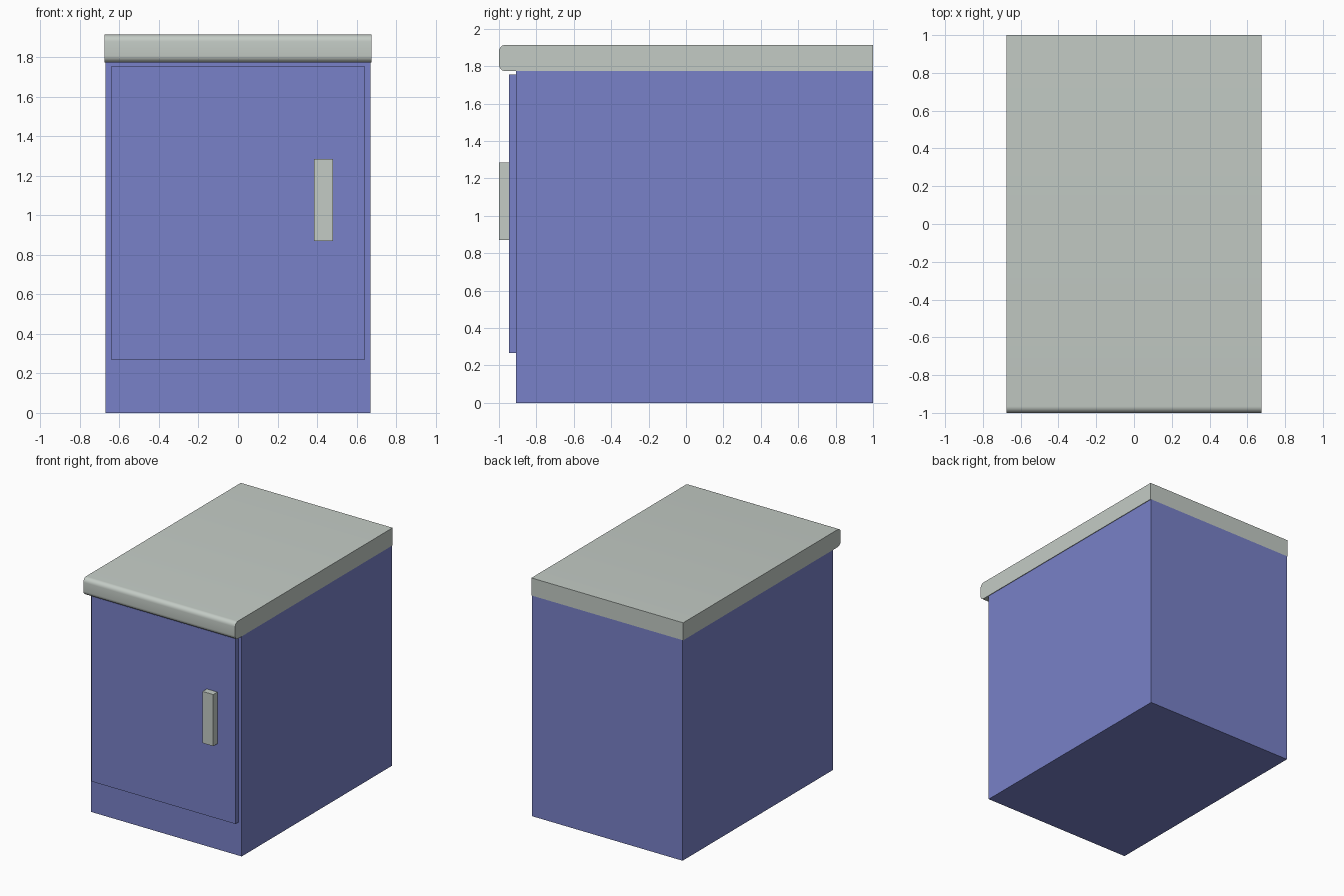
import bpy, bmesh, math

if "Cube" in bpy.data.objects:
    bpy.data.objects.remove(bpy.data.objects["Cube"])


def material(name, rgb):
    m = bpy.data.materials.new(name)
    m.diffuse_color = (*rgb, 1)
    m.use_nodes = True
    m.node_tree.nodes["Principled BSDF"].inputs["Base Color"].default_value = m.diffuse_color
    return m


BLUE = material("blue_paint", (0.19, 0.22, 0.58))
GREY = material("pale_grey", (0.55, 0.60, 0.56))


def box(name, lo, hi, mat, front_radius=0):
    """Box between two corners; optionally rounds its two long front edges."""
    bm = bmesh.new()
    bmesh.ops.create_cube(bm, size=1)
    for v in bm.verts:
        v.co = [(lo[i] + hi[i]) / 2 + v.co[i] * (hi[i] - lo[i]) for i in range(3)]
    if front_radius:
        edges = [e for e in bm.edges if all(abs(v.co.y - lo[1]) < 1e-5 for v in e.verts)
                 and abs(e.verts[0].co.x - e.verts[1].co.x) > 1e-5]
        bmesh.ops.bevel(bm, geom=edges, offset=front_radius, segments=6,
                        profile=0.5, affect='EDGES')
    me = bpy.data.meshes.new(name)
    bm.to_mesh(me)
    bm.free()
    me.materials.append(mat)
    ob = bpy.data.objects.new(name, me)
    bpy.context.collection.objects.link(ob)
    return ob


# Cabinet carcass, door and handle
box("cabinet_body", (-0.67, -0.91, 0), (0.67, 1.0, 1.773), BLUE)
box("door", (-0.64, -0.947, 0.267), (0.64, -0.91, 1.756), BLUE)
box("handle", (0.385, -1.0, 0.87), (0.48, -0.947, 1.285), GREY)

# Worktop with rounded front edges
top = box("worktop", (-0.675, -1.0, 1.773), (0.675, 1.0, 1.914), GREY, 0.035)
bpy.context.view_layer.objects.active = top
top.select_set(True)
bpy.ops.object.shade_smooth_by_angle(angle=math.radians(30))
